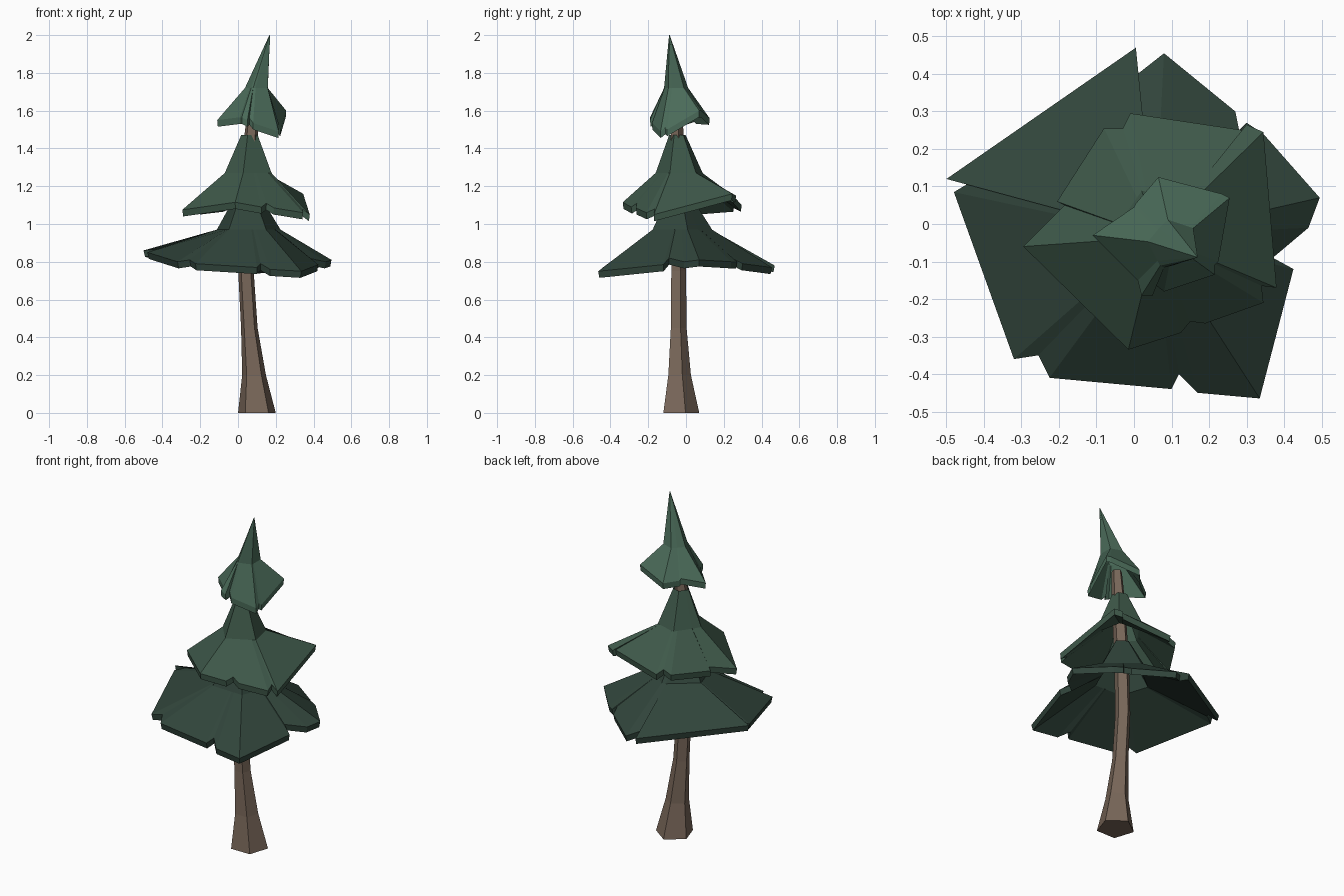
import bpy, bmesh, math
from mathutils import Vector
from mathutils.geometry import intersect_line_line_2d

if "Cube" in bpy.data.objects:
    bpy.data.objects.remove(bpy.data.objects["Cube"])


def make_object(name, rings, color, closed_loop=False):
    """Loft equal-length rings into a flat-shaded mesh; cap ends or join last to first."""
    bm = bmesh.new()
    vs = [[bm.verts.new(p) for p in ring] for ring in rings]
    n = len(vs[0])
    pairs = list(zip(vs, vs[1:])) + ([(vs[-1], vs[0])] if closed_loop else [])
    for a, b in pairs:
        for i in range(n):
            j = (i + 1) % n
            bm.faces.new((a[i], a[j], b[j], b[i]))
    if not closed_loop:
        bm.faces.new(vs[0])
        bm.faces.new(vs[-1])
    bmesh.ops.remove_doubles(bm, verts=bm.verts, dist=0.0005)
    bmesh.ops.recalc_face_normals(bm, faces=bm.faces)
    me = bpy.data.meshes.new(name)
    bm.to_mesh(me)
    bm.free()
    mat = bpy.data.materials.new(name + "_color")
    mat.diffuse_color = (*color, 1)
    mat.use_nodes = True
    mat.node_tree.nodes["Principled BSDF"].inputs["Base Color"].default_value = mat.diffuse_color
    me.materials.append(mat)
    ob = bpy.data.objects.new(name, me)
    bpy.context.collection.objects.link(ob)


def pentagon(center, r, angles):
    return [Vector((center[0] + r * math.cos(math.radians(a)),
                    center[1] + r * math.sin(math.radians(a)))) for a in angles]


def project(p, center, poly):
    """Point of the pentagon lying in the direction of p from the centre."""
    c = Vector(center)
    far = c + (Vector(p[:2]) - c).normalized() * 5
    for i in range(len(poly)):
        hit = intersect_line_line_2d(c, far, poly[i - 1], poly[i])
        if hit:
            return hit
    return min(poly, key=lambda v: (v - far).length)


def tier(name, rim, angles, mid, top, color, thick=0.035):
    """Flared five-sided skirt: notched rim, waist ring and narrow top, as a thin shell.
    mid and top are (x, y, z, radius)."""
    def ring(spec, scale, dz):
        poly = pentagon(spec[:2], spec[3] * scale, angles)
        pts = [project(p, mid[:2], pentagon(mid[:2], 1, angles)) for p in rim]
        return [(spec[0] + (q.x - mid[0]) * spec[3] * scale,
                 spec[1] + (q.y - mid[1]) * spec[3] * scale,
                 spec[2] + dz) for q in pts]
    lower = [(mid[0] + (x - mid[0]) * 0.985, mid[1] + (y - mid[1]) * 0.985, z - thick)
             for x, y, z in rim]
    make_object(name, [rim, ring(mid, 1, 0), ring(top, 1, 0),
                       ring(top, 0.8, -thick), ring(mid, 0.88, -thick), lower],
                color, closed_loop=True)


# Trunk: five-sided, flared foot, slightly bent
trunk = [(0.10, -0.035, 0.0, 0.105), (0.085, -0.04, 0.20, 0.066),
         (0.06, -0.043, 0.45, 0.046), (0.042, -0.043, 0.75, 0.043),
         (0.05, -0.045, 1.1, 0.042), (0.068, -0.05, 1.45, 0.038), (0.08, -0.05, 1.62, 0.03)]
make_object("trunk",
            [[(*p, z) for p in pentagon((x, y), r, range(18, 378, 72))]
             for x, y, z, r in trunk], (0.19, 0.135, 0.10))

# Lower branches
tier("lower_branches",
     [(.495, .07, .81), (.345, .24, .80), (.30, .27, .80), (.28, .25, .815), (.27, .30, .79),
      (.08, .455, .77), (.01, .40, .80), (.005, .47, .78), (-.50, .12, .86),
      (-.43, .115, .865), (-.48, .085, .85), (-.32, -.36, .80), (-.255, -.35, .81),
      (-.225, -.41, .79), (.10, -.44, .77), (.12, -.40, .79), (.17, -.45, .76),
      (.335, -.465, .75), (.425, -.12, .785), (.37, -.09, .82), (.465, -.01, .80)],
     (13, 90, 163, 233, 303), (.055, -.03, .97, .175), (.05, -.04, 1.17, .055),
     (0.03, 0.058, 0.043))

# Middle branches
tier("middle_branches",
     [(.345, .245, 1.16), (.30, .265, 1.15), (.29, .25, 1.15), (-.01, .295, 1.10),
      (-.03, .255, 1.12), (-.08, .255, 1.10), (-.205, .06, 1.085), (-.185, .05, 1.10),
      (-.295, -.06, 1.075), (-.015, -.335, 1.115), (.125, -.29, 1.09), (.15, -.26, 1.11),
      (.19, -.265, 1.085), (.345, -.21, 1.06), (.34, -.165, 1.08), (.38, -.17, 1.05)],
     (42, 106, 183, 256, 337), (.058, -.035, 1.27, .13), (.062, -.045, 1.47, .046),
     (0.048, 0.098, 0.067))

# Top branches, leaning to a point
tier("top_branches",
     [(.255, .07, 1.60), (.235, .08, 1.60), (.065, .125, 1.56), (.005, .055, 1.565),
      (.0, .045, 1.575), (-.11, -.03, 1.55), (.01, -.15, 1.565), (.02, -.19, 1.565),
      (.05, -.19, 1.55), (.06, -.165, 1.56), (.08, -.18, 1.535), (.215, -.135, 1.49),
      (.215, -.11, 1.51), (.225, -.10, 1.50)],
     (38, 105, 175, 243, 318), (.105, -.055, 1.72, .07), (.168, -.088, 2.0, .002),
     (0.069, 0.147, 0.10))
